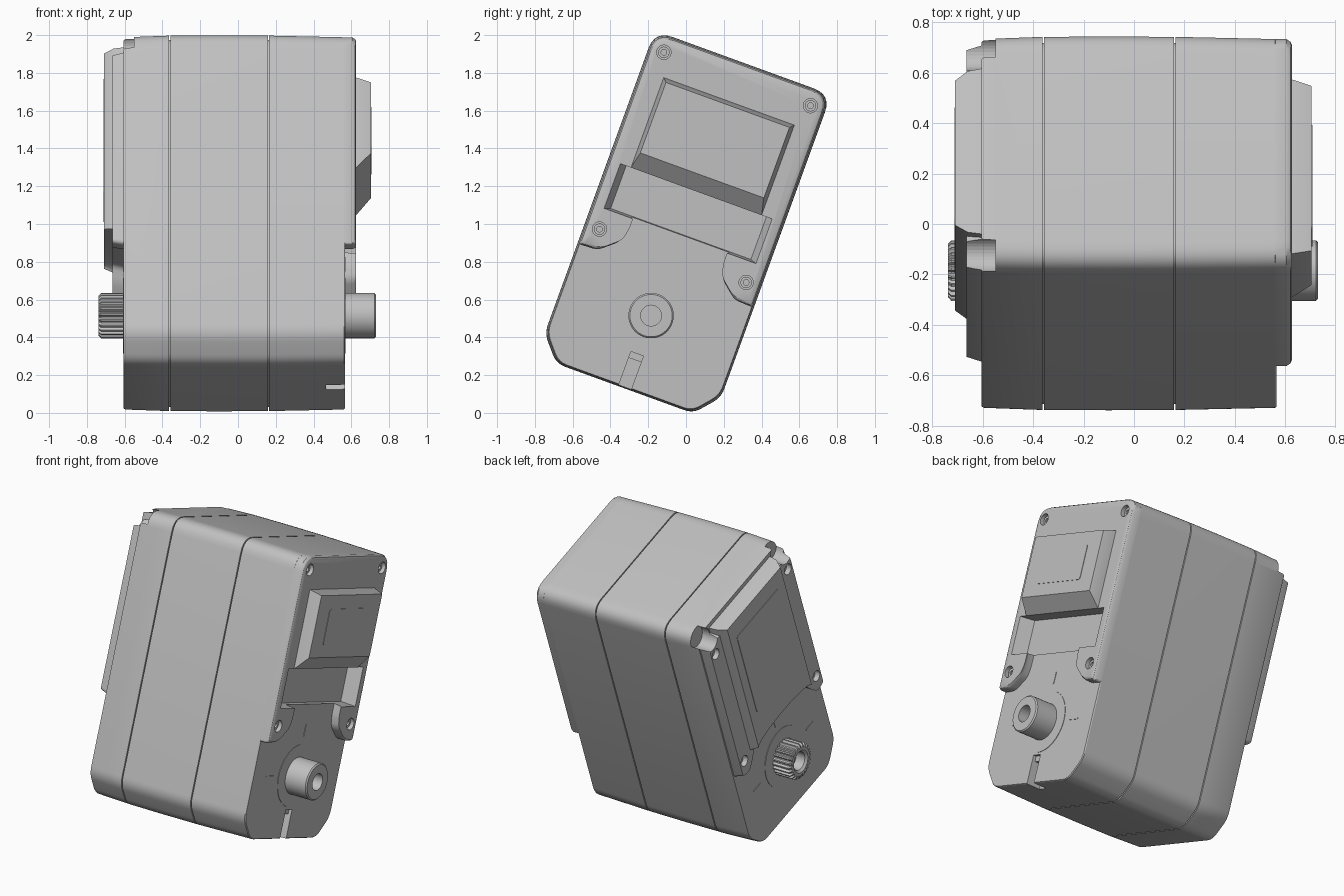
import bpy, bmesh, math
from mathutils import Vector

if "Cube" in bpy.data.objects:
    bpy.data.objects.remove(bpy.data.objects["Cube"], do_unlink=True)

TILT = math.radians(20)
S, C = math.sin(TILT), math.cos(TILT)

grey = bpy.data.materials.new("light grey plastic")
grey.use_nodes = True
grey.diffuse_color = (0.53, 0.53, 0.53, 1)
grey.node_tree.nodes["Principled BSDF"].inputs["Base Color"].default_value = (0.53, 0.53, 0.53, 1)


def place(x, v, u):
    """Case coordinates (v across, u along, origin on the shaft) to world."""
    return Vector((x, -0.185 + S * u + C * v, 0.515 + C * u - S * v))


def finish(name, bm):
    bmesh.ops.recalc_face_normals(bm, faces=bm.faces[:])
    mesh = bpy.data.meshes.new(name)
    bm.to_mesh(mesh)
    bm.free()
    ob = bpy.data.objects.new(name, mesh)
    bpy.context.collection.objects.link(ob)
    mesh.materials.append(grey)
    return ob


def rounded(corners, steps=6):
    """Outline from (v, u, radius) corners."""
    out = []
    for i, (v, u, r) in enumerate(corners):
        p = Vector((v, u))
        if not r:
            out.append(p)
            continue
        a = p + (Vector(corners[i - 1][:2]) - p).normalized() * r
        b = p + (Vector(corners[(i + 1) % len(corners)][:2]) - p).normalized() * r
        for k in range(steps + 1):
            t = k / steps
            out.append(a * (1 - t) ** 2 + p * 2 * t * (1 - t) + b * t * t)
    return out


def mirrored(half):
    return half + [(-v, u, r) for v, u, r in reversed(half)]


def box(w, u0, u1, r=0.0):
    return rounded(mirrored([(w, u1, r), (w, u0, r)]))


def shrink(pts, d):
    vs, us = [p.x for p in pts], [p.y for p in pts]
    mid = Vector(((max(vs) + min(vs)) / 2, (max(us) + min(us)) / 2))
    kv = 1 - 2 * d / (max(vs) - min(vs))
    ku = 1 - 2 * d / (max(us) - min(us))
    return [Vector((mid.x + (p.x - mid.x) * kv, mid.y + (p.y - mid.y) * ku)) for p in pts]


def prism(name, *sections):
    """Solid through (x, outline) sections with matching point counts."""
    bm = bmesh.new()
    rings = [[bm.verts.new(place(x, p.x, p.y)) for p in pts] for x, pts in sections]
    n = len(rings[0])
    for a, b in zip(rings, rings[1:]):
        for i in range(n):
            j = (i + 1) % n
            bm.faces.new((a[i], a[j], b[j], b[i]))
    bm.faces.new(rings[0])
    bm.faces.new(rings[-1])
    return finish(name, bm)


def turned(name, profile, v=0, u=0, n=48, tooth=0.0):
    """Lathe of (radius, x) about the x axis; tooth cuts splines in the wide rings."""
    bm = bmesh.new()
    rings = []
    for r, x in profile:
        ring = []
        for i in range(n):
            a = math.tau * i / n
            q = r - (tooth if r > 0.1 and i % 4 > 1 else 0)
            ring.append(bm.verts.new(place(x, v + q * math.cos(a), u + q * math.sin(a))))
        rings.append(ring)
    for a, b in zip(rings, rings[1:]):
        for i in range(n):
            j = (i + 1) % n
            bm.faces.new((a[i], a[j], b[j], b[i]))
    bm.faces.new(rings[0])
    bm.faces.new(rings[-1])
    return finish(name, bm)


def cut(ob, cutter):
    m = ob.modifiers.new("cut", "BOOLEAN")
    m.operation, m.object, m.solver = "DIFFERENCE", cutter, "EXACT"
    cutter.hide_render = True
    cutter.hide_set(True)


# Case: three sections split by thin seams around a slightly smaller core
case = rounded(mirrored([(0.497, 1.425, 0.1), (0.497, -0.28, 0.05), (0.385, -0.41, 0.05)]))
ends = shrink(case, 0.008)
prism("case_core", (-0.5, shrink(case, 0.02)), (0.4, shrink(case, 0.02)))
gear_case = prism("gear_side_case", (-0.605, shrink(ends, 0.004)), (-0.595, ends),
                  (-0.364, shrink(case, 0.001)))
prism("middle_case", (-0.357, shrink(case, 0.001)), (-0.1, case), (0.158, shrink(case, 0.001)))
shaft_case = prism("shaft_side_case", (0.165, shrink(case, 0.001)), (0.56, ends),
                   (0.566, shrink(ends, 0.004)))

# Raised cover plate with two screw ears on the shaft side
plate = rounded(mirrored([(0.489, 1.417, 0.1), (0.489, 0.225, 0.015), (0.385, 0.23, 0.03),
                          (0.29, 0.31, 0.03), (0.275, 0.38, 0.02), (0.275, 0.55, 0)]))
cover = prism("shaft_side_cover", (0.54, plate), (0.605, plate), (0.62, shrink(plate, 0.008)),
              (0.626, shrink(plate, 0.018)))

# Connector pocket and bottom slot
pocket = prism("pocket_cutter", (0.535, box(0.395, 0.46, 0.70)), (0.66, box(0.44, 0.445, 0.70)))
slot = prism("slot_cutter", (0.465, box(0.035, -0.6, -0.25)), (0.7, box(0.035, -0.6, -0.25)))
step = prism("slot_step_cutter", (0.545, box(0.035, -0.3, -0.215)), (0.7, box(0.035, -0.3, -0.215)))
cut(cover, pocket)
for c in (pocket, slot, step):
    cut(shaft_case, c)

# Raised block with a sloped lower face and a label panel
prism("raised_block", (0.6, box(0.368, 0.70, 1.207)), (0.626, box(0.368, 0.70, 1.207)),
      (0.705, box(0.348, 0.79, 1.187)))
prism("block_label", (0.70, box(0.22, 0.87, 1.1, 0.02)), (0.708, box(0.22, 0.87, 1.1, 0.02)))

# Plain output shaft with its bore and flush ring
turned("shaft_ring", [(0.2, 0.55), (0.2, 0.569)])
turned("output_shaft", [(0.12, 0.55), (0.12, 0.722), (0.112, 0.73), (0.055, 0.73), (0.055, 0.65)])

# Cover layer with screw ears on the gear side
layer = rounded(mirrored([(0.475, 1.345, 0.05), (0.475, 0.235, 0.02), (0.40, 0.22, 0.03),
                          (0.33, 0.30, 0.03), (0.29, 0.38, 0.03)]))
gear_cover = prism("gear_side_cover", (-0.59, layer), (-0.605, layer), (-0.665, shrink(layer, 0.015)))


def plateau(w, top, bottom):
    arc = [(w * math.cos(math.pi * k / 12), bottom + 0.05 * math.sin(math.pi * k / 12))
           for k in range(13)]
    return [Vector(p) for p in arc] + [Vector((-w, top)), Vector((w, top))]


prism("gear_side_plateau", (-0.6, plateau(0.35, 1.385, 0.36)), (-0.66, plateau(0.34, 1.38, 0.365)),
      (-0.71, plateau(0.305, 1.365, 0.375)))
prism("plateau_label", (-0.705, box(0.24, 0.61, 1.25, 0.02)), (-0.713, box(0.24, 0.61, 1.25, 0.02)))

# Splined output gear
turned("gear_ring", [(0.2, -0.59), (0.2, -0.608)])
turned("output_gear", [(0.12, -0.59), (0.12, -0.725), (0.106, -0.738), (0.075, -0.738),
                       (0.06, -0.725), (0.06, -0.66)], n=96, tooth=0.014)

# Screw holes, screws and corner recesses
for side in (-1, 1):
    for tag, u, ug in (("lower", 0.337, 0.34), ("upper", 1.333, 1.24)):
        v = 0.413 * side
        hole = turned(f"{tag}_shaft_hole_cutter", [(0.038, 0.59), (0.038, 0.7)], v, u, 24)
        cut(cover, hole)
        hole = turned(f"{tag}_gear_hole_cutter", [(0.036, -0.63), (0.036, -0.7)], v, ug, 24)
        cut(gear_cover, hole)
        turned(f"{tag}_shaft_screw", [(0.03, 0.57), (0.03, 0.605), (0.015, 0.605), (0.015, 0.595)], v, u, 24)
    recess = turned("corner_recess_cutter", [(0.07, -0.55), (0.07, -0.8)], 0.425 * side, 1.36, 32)
    cut(gear_case, recess)
    cut(gear_cover, recess)

# Fine position marks around both outputs
for tag, x0, x1 in (("shaft", 0.56, 0.569), ("gear", -0.6, -0.608)):
    for v, u, w, h in ((0, 0.29, 0.004, 0.04), (0.3, 0, 0.04, 0.004), (-0.3, 0, 0.04, 0.004)):
        mark = [p + Vector((v, u)) for p in box(w, -h, h)]
        prism(f"{tag}_mark", (x0, mark), (x1, mark))

# Smooth the rounded walls and keep the edges sharp
bpy.ops.object.select_all(action="DESELECT")
for ob in bpy.context.scene.objects:
    if ob.type == "MESH" and not ob.hide_render:
        ob.select_set(True)
        bpy.context.view_layer.objects.active = ob
bpy.ops.object.shade_smooth_by_angle(angle=math.radians(30))
